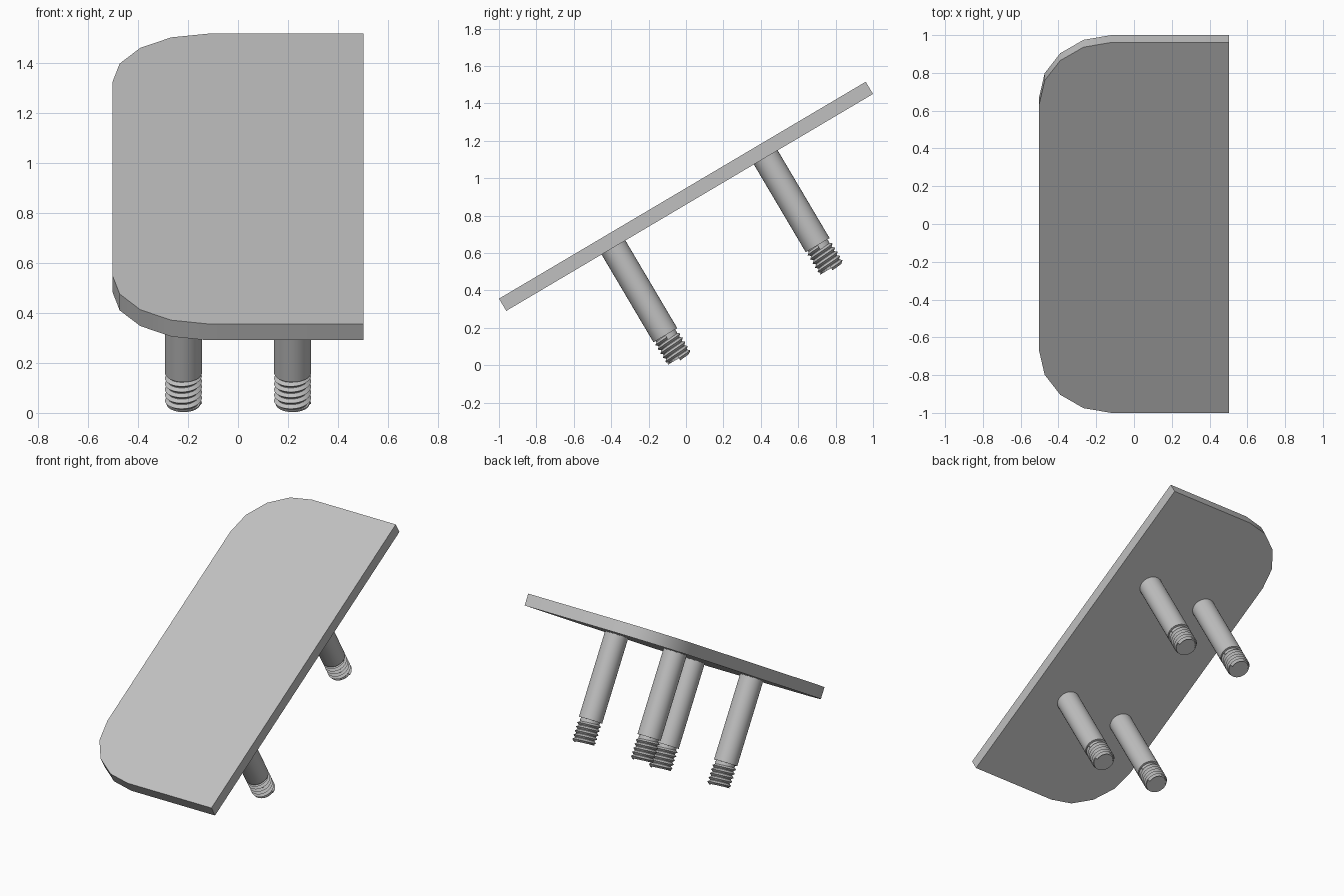
import bpy, bmesh
from math import sin, cos, pi, radians
from mathutils import Matrix

if "Cube" in bpy.data.objects:
    bpy.data.objects.remove(bpy.data.objects["Cube"])

TILT = Matrix.Translation((0, 0, 0.903)) @ Matrix.Rotation(radians(30.6), 4, 'X')
HALF_W, HALF_L, HALF_T = 0.502, 1.139, 0.038
CORNER = 0.38
LEG_R, ROOT_R, SHAFT, LEG_LEN = 0.074, 0.061, 0.545, 0.688
PITCH, TURNS, SIDES = 0.026, 5, 32

grey = bpy.data.materials.new("light grey metal")
grey.use_nodes = True
colour = (0.53, 0.53, 0.53, 1)
grey.diffuse_color = colour
grey.node_tree.nodes["Principled BSDF"].inputs["Base Color"].default_value = colour


def finish(bm, name, offset=(0, 0, 0)):
    """Turn a bmesh into a tilted, shaded object."""
    bmesh.ops.recalc_face_normals(bm, faces=bm.faces)
    mesh = bpy.data.meshes.new(name)
    bm.to_mesh(mesh)
    bm.free()
    mesh.materials.append(grey)
    obj = bpy.data.objects.new(name, mesh)
    bpy.context.collection.objects.link(obj)
    obj.matrix_world = TILT @ Matrix.Translation(offset)
    bpy.ops.object.select_all(action='DESELECT')
    obj.select_set(True)
    bpy.context.view_layer.objects.active = obj
    bpy.ops.object.shade_smooth_by_angle(angle=radians(30))


# Plate: square corners on the left, faceted round corners on the right
bm = bmesh.new()
outline = [(HALF_W, -HALF_L), (HALF_W, HALF_L)]
for side, start in ((1, 90), (-1, 180)):
    for i in range(5):
        a = radians(start + 22.5 * i)
        outline.append((-HALF_W + CORNER + CORNER * cos(a),
                        side * (HALF_L - CORNER) + CORNER * sin(a)))
face = bm.faces.new([bm.verts.new((x, y, -HALF_T)) for x, y in outline])
top = bmesh.ops.extrude_face_region(bm, geom=[face])["geom"]
bmesh.ops.translate(bm, vec=(0, 0, 2 * HALF_T),
                    verts=[v for v in top if isinstance(v, bmesh.types.BMVert)])
finish(bm, "plate")


def add_cylinder(bm, radius, z_top, z_bottom):
    bmesh.ops.create_cone(bm, cap_ends=True, segments=SIDES, radius1=radius, radius2=radius,
                          depth=z_top - z_bottom,
                          matrix=Matrix.Translation((0, 0, (z_top + z_bottom) / 2)))


def add_thread(bm, z_start):
    """Sweep a triangular ridge down a helix around the core."""
    profile = [(ROOT_R - 0.002, PITCH / 2), (LEG_R, 0), (ROOT_R - 0.002, -PITCH / 2)]
    previous = None
    for i in range(TURNS * SIDES + 1):
        a = 2 * pi * i / SIDES
        z = z_start - PITCH * i / SIDES
        ring = [bm.verts.new((r * cos(a), -r * sin(a), z + dz)) for r, dz in profile]
        if previous:
            for k in range(2):
                bm.faces.new((previous[k], previous[k + 1], ring[k + 1], ring[k]))
        if i in (0, TURNS * SIDES):
            bm.faces.new(ring)
        previous = ring


# Four legs with threaded ends
for end, y in (("front", -0.473), ("back", 0.473)):
    for side, x in (("right", -0.218), ("left", 0.218)):
        place = (x, y, -HALF_T)
        bm = bmesh.new()
        add_cylinder(bm, LEG_R, 0, -SHAFT)
        finish(bm, f"{end}_{side}_leg", place)
        bm = bmesh.new()
        add_cylinder(bm, ROOT_R, -SHAFT, -LEG_LEN + 0.004)
        add_cylinder(bm, LEG_R - 0.006, -LEG_LEN + 0.006, -LEG_LEN)
        add_thread(bm, -SHAFT - PITCH / 2)
        finish(bm, f"{end}_{side}_leg_thread", place)
